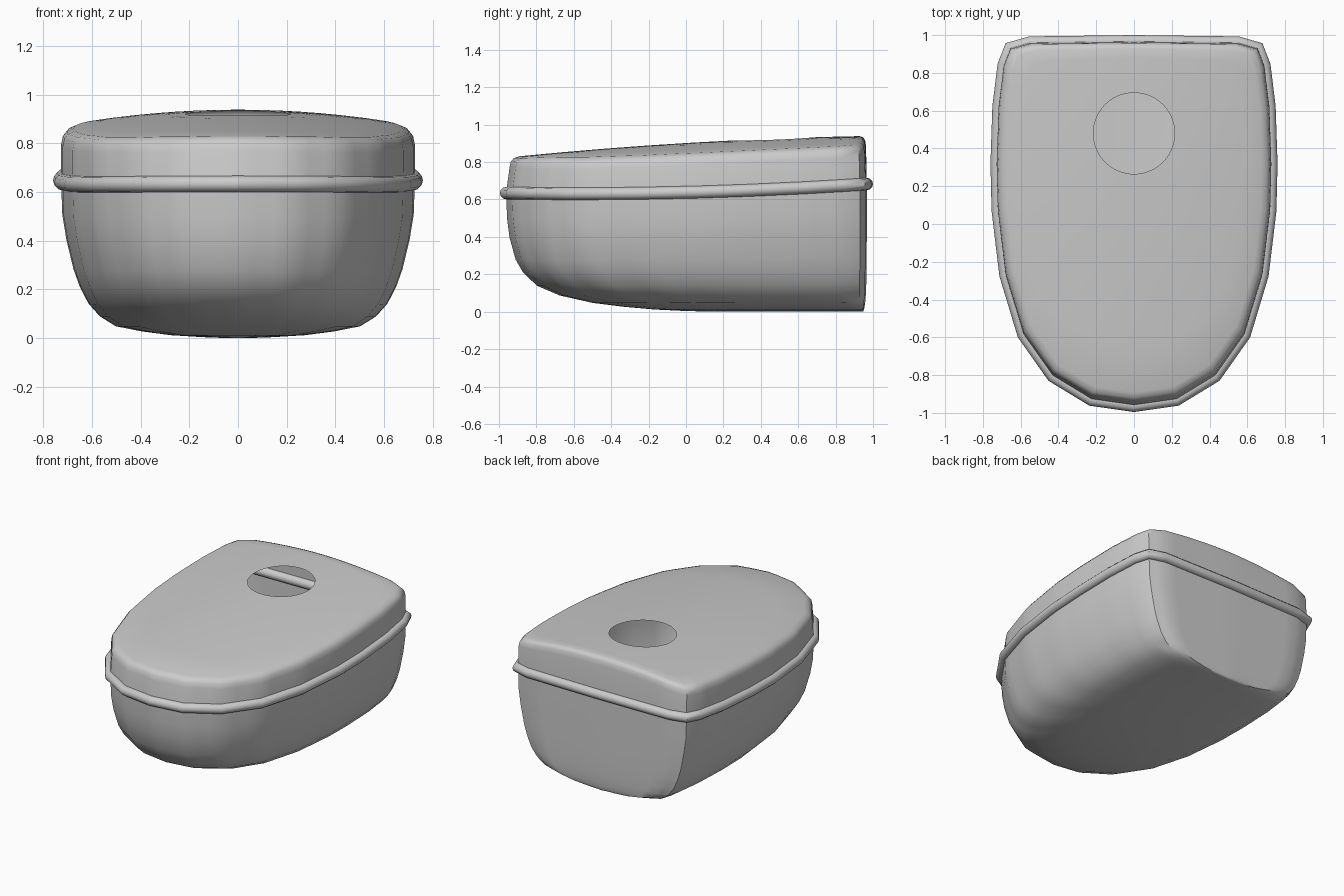
import bpy, bmesh, math
from mathutils import Vector

if "Cube" in bpy.data.objects:
    bpy.data.objects.remove(bpy.data.objects["Cube"])

# Half outline of the seam (plan view), front centre to back centre
HALF = [(0, -.962), (.225, -.93), (.43, -.805), (.585, -.585), (.68, -.27), (.721, .07),
        (.727, .32), (.717, .62), (.69, .84), (.655, .93), (.55, .96), (0, .967)]
LOOP = [Vector(p) for p in HALF] + [Vector((-x, y)) for x, y in HALF[-2:0:-1]]
HOLE = Vector((0, .48))
HOLE_R = .215


def subdivide(loop, step=.1):
    out = []
    for a, b in zip(loop, loop[1:] + loop[:1]):
        n = math.ceil((b - a).length / step)
        out += [a.lerp(b, k / n) for k in range(n)]
    return out


def seam_z(y):
    return .638 + .025 * y + .022 * y * y


def crown_z(x, y):
    return .902 + .06 * y - .022 * y * y - .038 * (x / .55) ** 2


def loft(name, rings, cap=False):
    bm = bmesh.new()
    vs = [[bm.verts.new(p) for p in r] for r in rings]
    n = len(rings[0])
    for a, b in zip(vs, vs[1:]):
        for i in range(n):
            k = (i + 1) % n
            bm.faces.new((a[i], a[k], b[k], b[i]))
    if cap:
        bm.faces.new(vs[-1])
        bmesh.ops.recalc_face_normals(bm, faces=bm.faces)
    me = bpy.data.meshes.new(name)
    bm.to_mesh(me)
    bm.free()
    ob = bpy.data.objects.new(name, me)
    bpy.context.collection.objects.link(ob)
    smooth(ob)
    return ob


def smooth(ob):
    bpy.ops.object.select_all(action='DESELECT')
    ob.select_set(True)
    bpy.context.view_layer.objects.active = ob
    bpy.ops.object.shade_smooth_by_angle(angle=math.radians(45))


pts = subdivide(LOOP)

# Lower hull: rings shrink towards the flat-backed keel (x scale, y scale, height)
levels = [(1, 1, .64), (.993, .997, .5), (.97, .99, .4), (.93, .972, .28), (.895, .95, .21),
          (.845, .91, .14), (.78, .845, .088), (.69, .75, .048), (.54, .66, .027),
          (.38, .57, .012), (.2, .48, .004), (.05, .4, 0)]
CY = .88
loft("lower_hull", [[(p.x * sx, CY + (p.y - CY) * (sy if p.y < CY else .6 + .4 * sy),
                      h / .64 * seam_z(p.y)) for p in pts]
                    for sx, sy, h in levels], cap=True)

# Lid: side wall, rounded shoulder, crowned top ending at the round opening
rings = [[(p.x, p.y, seam_z(p.y)) for p in pts]]
for sx, sy, drop in [(.999, .984, .055), (.99, .978, .024), (.968, .965, .007), (.93, .94, 0)]:
    ring = []
    for p in pts:
        x, y = p.x * sx, .2 + (p.y - .2) * (sy if p.y < .2 else sy + .01)
        ring.append((x, y, crown_z(x, y) - drop))
    rings.append(ring)
edge = [Vector(c[:2]) for c in rings[-1]]
for t in (.2, .4, .6, .8, 1):
    ring = []
    for e in edge:
        q = e.lerp(HOLE + (e - HOLE).normalized() * HOLE_R, t)
        ring.append((q.x, q.y, crown_z(q.x, q.y)))
    rings.append(ring)
loft("lid", rings)

# Round bead along the seam: circular section swept with mitred corners
R, SIDES = .033, 12
sections = []
n = len(LOOP)
for i, p in enumerate(LOOP):
    a = (p - LOOP[i - 1]).normalized()
    b = (LOOP[(i + 1) % n] - p).normalized()
    t = (a + b).normalized()
    out = Vector((t.y, -t.x)) / max(t.dot(a), .5)
    ring = []
    for k in range(SIDES):
        w = 2 * math.pi * k / SIDES
        q = p + out * R * math.cos(w)
        ring.append((q.x, q.y, seam_z(p.y) + R * math.sin(w)))
    sections.append(ring)
loft("seam_bead", sections + sections[:1])
